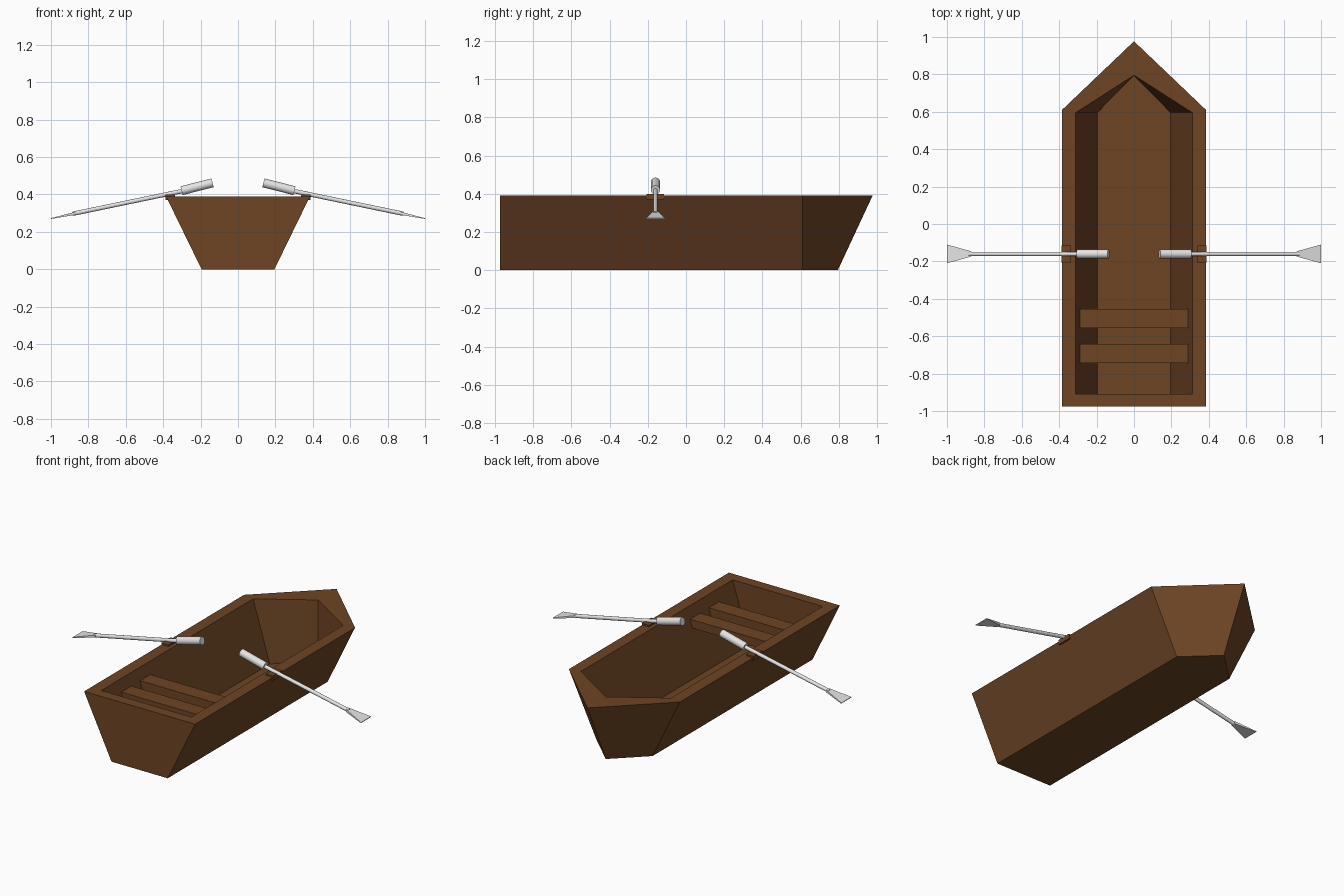
import bpy, bmesh, math
from mathutils import Vector

if "Cube" in bpy.data.objects:
    bpy.data.objects.remove(bpy.data.objects["Cube"])


def material(name, rgb):
    m = bpy.data.materials.new(name)
    m.diffuse_color = (*rgb, 1)
    m.use_nodes = True
    m.node_tree.nodes["Principled BSDF"].inputs["Base Color"].default_value = m.diffuse_color
    return m


WOOD = material("brown wood", (0.155, 0.059, 0.018))
METAL = material("light grey", (0.78, 0.78, 0.78))


def finish(name, bm, mat):
    bmesh.ops.recalc_face_normals(bm, faces=bm.faces)
    me = bpy.data.meshes.new(name)
    bm.to_mesh(me)
    bm.free()
    me.materials.append(mat)
    ob = bpy.data.objects.new(name, me)
    bpy.context.collection.objects.link(ob)
    return ob


def box(name, lo, hi, mat):
    bm = bmesh.new()
    bmesh.ops.create_cube(bm, size=1)
    for v in bm.verts:
        v.co = [lo[i] + (v.co[i] + 0.5) * (hi[i] - lo[i]) for i in range(3)]
    return finish(name, bm, mat)


def rod(name, a, b, radius, sides, mat):
    a, b = Vector(a), Vector(b)
    bm = bmesh.new()
    bmesh.ops.create_cone(bm, cap_ends=True, segments=sides, radius1=radius,
                          radius2=radius, depth=(b - a).length)
    q = (b - a).to_track_quat('Z', 'Y')
    for v in bm.verts:
        v.co = q @ v.co + (a + b) / 2
    for f in bm.faces:
        f.smooth = len(f.verts) == 4
    for e in bm.edges:
        e.smooth = all(len(f.verts) == 4 for f in e.link_faces)
    return finish(name, bm, mat)


# hull: four pointed outlines joined from outer bottom over the rim to the floor
def outline(bm, half, stern, shoulder, tip, z):
    pts = [(-half, stern), (half, stern), (half, shoulder), (0, tip), (-half, shoulder)]
    return [bm.verts.new((x, y, z)) for x, y in pts]


bm = bmesh.new()
loops = [outline(bm, 0.195, -0.975, 0.61, 0.795, 0.0),
         outline(bm, 0.385, -0.975, 0.61, 0.977, 0.39),
         outline(bm, 0.312, -0.908, 0.595, 0.795, 0.39),
         outline(bm, 0.196, -0.908, 0.595, 0.793, 0.012)]
for a, b in zip(loops, loops[1:]):
    for i in range(5):
        j = (i + 1) % 5
        bm.faces.new((a[i], a[j], b[j], b[i]))
bm.faces.new(loops[0])
bm.faces.new(loops[-1])
finish("hull", bm, WOOD)

# two bench seats
for i, y in enumerate((-0.555, -0.742)):
    box(f"seat_{i + 1}", (-0.29, y, 0.27), (0.29, y + 0.1, 0.322), WOOD)

# oars and their rests, mirrored left and right
Y = -0.16
for side, s in (("right", 1), ("left", -1)):
    box(f"oar_rest_{side}", (s * 0.338, Y - 0.047, 0.37), (s * 0.387, Y + 0.045, 0.4), WOOD)
    rod(f"oar_handle_{side}", (s * 0.136, Y, 0.462), (s * 0.302, Y, 0.42), 0.024, 16, METAL)
    rod(f"oar_shaft_{side}", (s * 0.28, Y, 0.422), (s * 0.882, Y, 0.297), 0.0115, 16, METAL)
    # flared blade that thins towards its end
    bm = bmesh.new()
    rings = []
    for x, z, w, t in ((0.87, 0.299, 0.014, 0.008), (1.0, 0.271, 0.05, 0.002)):
        rings.append([bm.verts.new((s * x, Y + u * w, z + v * t))
                      for u, v in ((-1, -1), (1, -1), (1, 1), (-1, 1))])
    a, b = rings
    for i in range(4):
        j = (i + 1) % 4
        bm.faces.new((a[i], a[j], b[j], b[i]))
    bm.faces.new(a)
    bm.faces.new(b)
    finish(f"oar_blade_{side}", bm, METAL)
